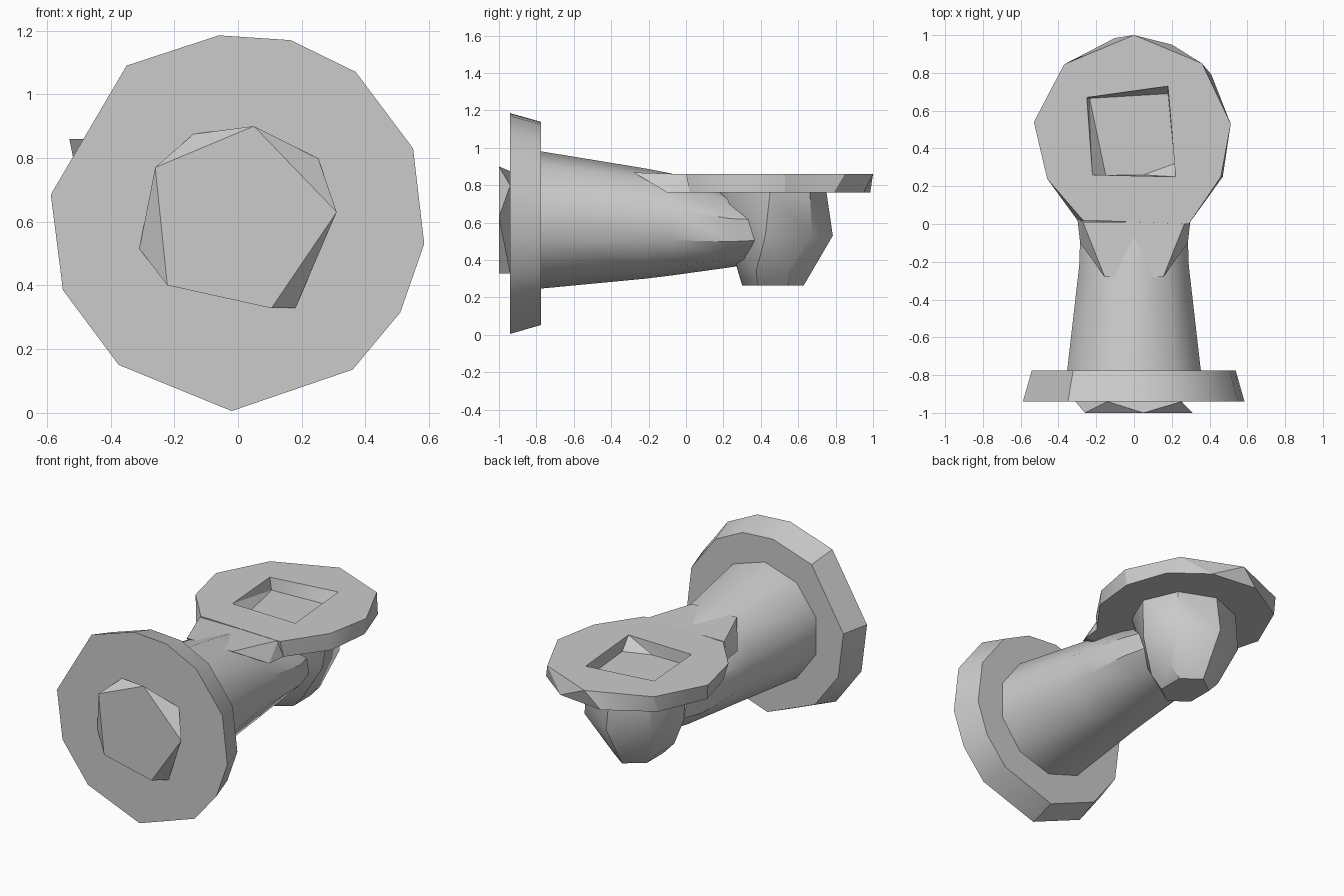
import bpy, bmesh, math

if "Cube" in bpy.data.objects:
    bpy.data.objects.remove(bpy.data.objects["Cube"], do_unlink=True)

grey = bpy.data.materials.new("cast_grey")
grey.use_nodes = True
grey.diffuse_color = (0.6, 0.6, 0.6, 1)
grey.node_tree.nodes["Principled BSDF"].inputs["Base Color"].default_value = (0.6, 0.6, 0.6, 1)


def finish(bm, name):
    """Turn a bmesh into a named grey object."""
    bmesh.ops.recalc_face_normals(bm, faces=bm.faces)
    mesh = bpy.data.meshes.new(name)
    bm.to_mesh(mesh)
    bm.free()
    mesh.materials.append(grey)
    obj = bpy.data.objects.new(name, mesh)
    bpy.context.collection.objects.link(obj)
    return obj


def smooth(obj, degrees):
    bpy.ops.object.select_all(action="DESELECT")
    obj.select_set(True)
    bpy.context.view_layer.objects.active = obj
    bpy.ops.object.shade_smooth_by_angle(angle=math.radians(degrees))


def hull(name, points):
    """Faceted convex solid around a few points."""
    bm = bmesh.new()
    for p in points:
        bm.verts.new(p)
    res = bmesh.ops.convex_hull(bm, input=bm.verts[:])
    loose = {g for g in res["geom_interior"] + res["geom_unused"]
             if isinstance(g, bmesh.types.BMVert) and g.is_valid}
    bmesh.ops.delete(bm, geom=list(loose), context="VERTS")
    bmesh.ops.dissolve_limit(bm, angle_limit=math.radians(1),
                             verts=bm.verts[:], edges=bm.edges[:])
    return finish(bm, name)


def loft(name, rings):
    """Skin closed rings of equal point count and cap both ends."""
    bm = bmesh.new()
    loops = [[bm.verts.new(p) for p in ring] for ring in rings]
    n = len(loops[0])
    for a, b in zip(loops, loops[1:]):
        for i in range(n):
            j = (i + 1) % n
            bm.faces.new((a[i], a[j], b[j], b[i]))
    bm.faces.new(loops[0])
    bm.faces.new(loops[-1])
    return finish(bm, name)


# Front flange: uneven twelve-sided disc, narrowing to the rear
rim = [(-.06, 1.185), (.165, 1.17), (.37, 1.07), (.55, .83), (.585, .53), (.51, .315),
       (.36, .135), (-.02, .005), (-.375, .15), (-.55, .385), (-.588, .685), (-.35, 1.09)]
flange = loft("front_flange", [
    [(x * s, y, .6 + (z - .6) * s) for x, z in rim]
    for y, s in ((-.94, 1), (-.775, .92))])
smooth(flange, 35)

# Raised plug on the front flange
face = [(-.26, .77), (.05, .9), (.31, .63), (.105, .328), (-.222, .4)]
base = [(-.14, .875), (.252, .798), (.18, .328), (-.31, .515)]
hull("front_plug", [(x, -1, z) for x, z in face] + [(x, -.94, z) for x, z in base])

# Tapering barrel: y, centre z, half width, half height
sections = [(-.8, .615, .375, .37), (-.22, .595, .305, .295), (-.08, .59, .3, .273),
            (.23, .56, .285, .2), (.5, .56, .2, .16)]
sides = 10
barrel = loft("barrel", [
    [(w * math.sin(math.tau * i / sides), y, c + h * math.cos(math.tau * i / sides))
     for i in range(sides)] for y, c, w, h in sections])
smooth(barrel, 40)

# Elbow under the top flange: z, centre y, half width, half depth, sides
elbow_points = []
for z, y, w, d, n in ((.77, .45, .31, .3, 8), (.53, .49, .29, .295, 7),
                      (.34, .46, .21, .17, 6), (.265, .465, .13, .165, 6)):
    elbow_points += [(w * math.sin(math.tau * i / n), y + d * math.cos(math.tau * i / n), z)
                     for i in range(n)]
smooth(hull("elbow", elbow_points), 35)

# Shoulder wedge where the barrel meets the top flange
shoulder = []
for s in (-1, 1):
    shoulder += [(s * .155, -.28, .868), (s * .27, .01, .858),
                 (s * .3, .03, .76), (s * .285, -.1, .76)]
hull("shoulder", shoulder)

# Top flange: upper and lower outlines
upper = [(0, 1), (.36, .85), (.512, .53), (.46, .25), (.29, 0),
         (-.27, .02), (-.46, .24), (-.53, .54), (-.37, .845)]
lower = [(-.1, .985), (.2, .95), (.41, .79), (.5, .53), (.47, .25), (.3, .02),
         (-.3, .02), (-.44, .26), (-.51, .52), (-.38, .82)]
top = hull("top_flange", [(x, y, .86) for x, y in upper] + [(x, y, .76) for x, y in lower])

# Four-cornered socket sunk into the top flange
mouth = [(-.25, .67), (.18, .73), (.22, .25), (-.22, .26)]
floor = [(-.235, .665), (.18, .69), (.215, .32), (.05, .26), (-.15, .26)]
cutter = hull("socket_cutter", [(x, y, z) for x, y in mouth for z in (.86, .9)]
              + [(x, y, .785) for x, y in floor])
cutter.hide_render = True
cut = top.modifiers.new("socket", "BOOLEAN")
cut.operation = "DIFFERENCE"
cut.solver = "EXACT"
cut.object = cutter
bpy.ops.object.select_all(action="DESELECT")
bpy.context.view_layer.objects.active = top
top.select_set(True)
bpy.ops.object.modifier_apply(modifier=cut.name)
bpy.data.objects.remove(cutter, do_unlink=True)
smooth(top, 25)
